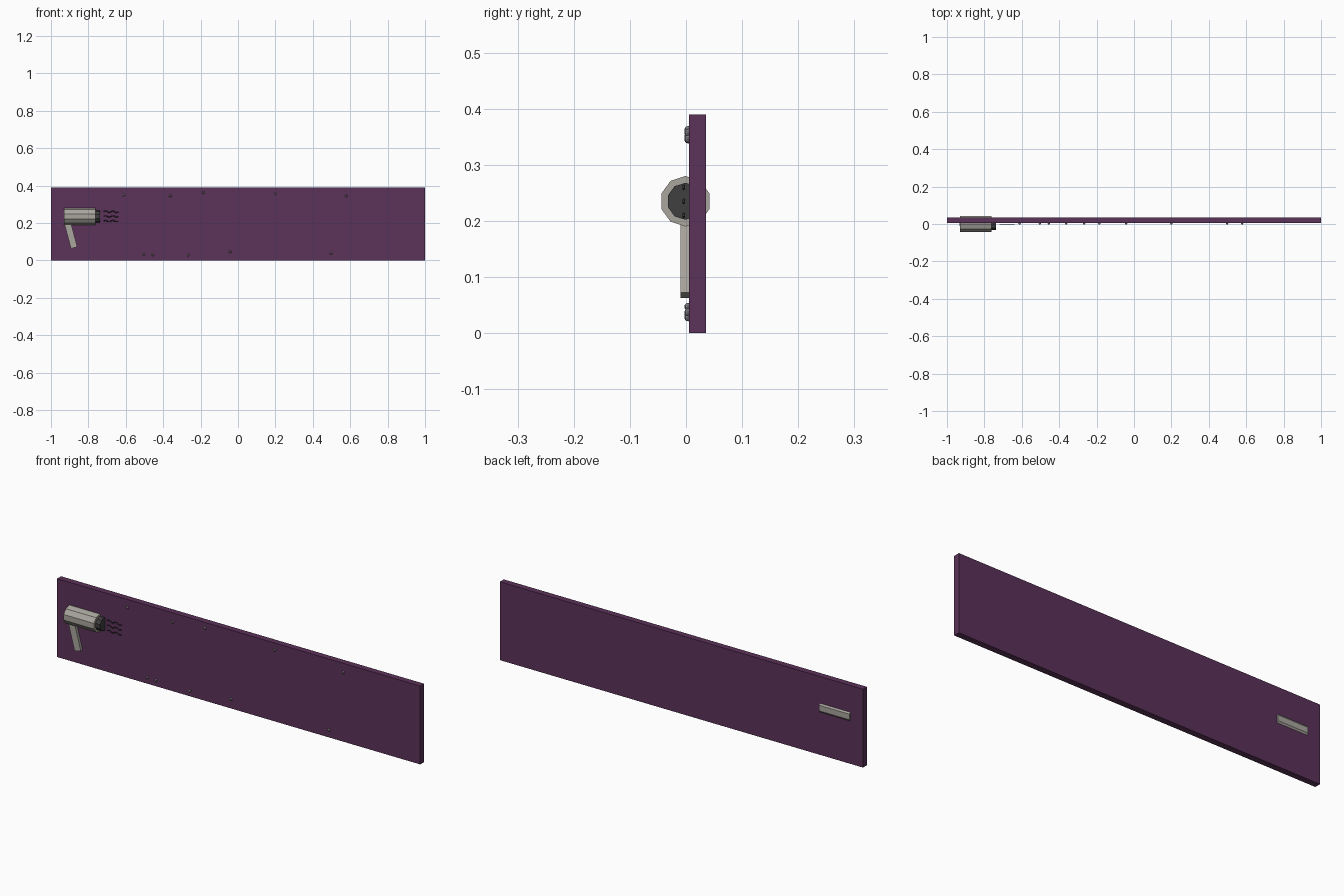
import bpy, math
from mathutils import Vector

if "Cube" in bpy.data.objects:
    bpy.data.objects.remove(bpy.data.objects["Cube"])


def material(name, rgb):
    m = bpy.data.materials.new(name)
    m.diffuse_color = (*rgb, 1)
    m.use_nodes = True
    m.node_tree.nodes["Principled BSDF"].inputs["Base Color"].default_value = m.diffuse_color
    return m


purple = material("purple", (0.105, 0.032, 0.10))
cream = material("warm_grey", (0.40, 0.38, 0.34))
dark = material("dark_grey", (0.05, 0.05, 0.05))
dot_grey = material("dot_grey", (0.22, 0.20, 0.22))


def finish(name, mat):
    ob = bpy.context.object
    ob.name = name
    ob.data.materials.append(mat)
    return ob


def box(name, loc, size, mat, tilt=0):
    bpy.ops.mesh.primitive_cube_add(size=1, location=loc, rotation=(0, tilt, 0))
    bpy.context.object.scale = size
    return finish(name, mat)


def barrel(name, x0, x1, r, mat):
    # ten-sided cylinder along x with a corner pointing up
    bpy.ops.mesh.primitive_cylinder_add(vertices=10, radius=r, depth=x1 - x0,
                                        location=((x0 + x1) / 2, -0.001, 0.235),
                                        rotation=(math.pi / 2, 0, math.pi / 2))
    return finish(name, mat)


# Backing panel
box("panel", (0, 0.0205, 0.195), (2, 0.031, 0.39), purple)

# Dryer body, nozzle and slanted handle
barrel("dryer_body", -0.93, -0.762, 0.045, cream)
barrel("dryer_nozzle", -0.775, -0.737, 0.033, dark)
tilt = math.radians(-15)
length = 0.15
axis = Vector((math.sin(tilt), 0, math.cos(tilt)))
box("dryer_handle", Vector((-0.876, -0.001, 0.0675)) + axis * length / 2,
    (0.035, 0.017, length), cream, tilt)

# Wavy air streams
for i, z in enumerate((0.21, 0.235, 0.26)):
    cu = bpy.data.curves.new(f"air_stream_{i + 1}", 'CURVE')
    cu.dimensions = '3D'
    cu.bevel_depth = 0.0025
    cu.bevel_resolution = 0
    cu.use_fill_caps = True
    sp = cu.splines.new('POLY')
    n = 13
    sp.points.add(n - 1)
    for k, p in enumerate(sp.points):
        t = k / (n - 1)
        p.co = (-0.718 + 0.078 * t, -0.004, z + 0.004 * math.sin(t * 4 * math.pi), 1)
    cu.materials.append(dark)
    bpy.context.collection.objects.link(bpy.data.objects.new(cu.name, cu))

# Small decorative beads along the top and bottom edges
beads = [(-0.612, 0.35), (-0.363, 0.345), (-0.185, 0.362), (0.20, 0.357), (0.578, 0.346),
         (-0.503, 0.031), (-0.455, 0.03), (-0.267, 0.028), (-0.042, 0.047), (0.498, 0.037)]
for i, (x, z) in enumerate(beads):
    bpy.ops.mesh.primitive_uv_sphere_add(segments=8, ring_count=6, radius=0.007,
                                         location=(x, 0.004, z))
    finish(f"bead_{i + 1}", dot_grey)
